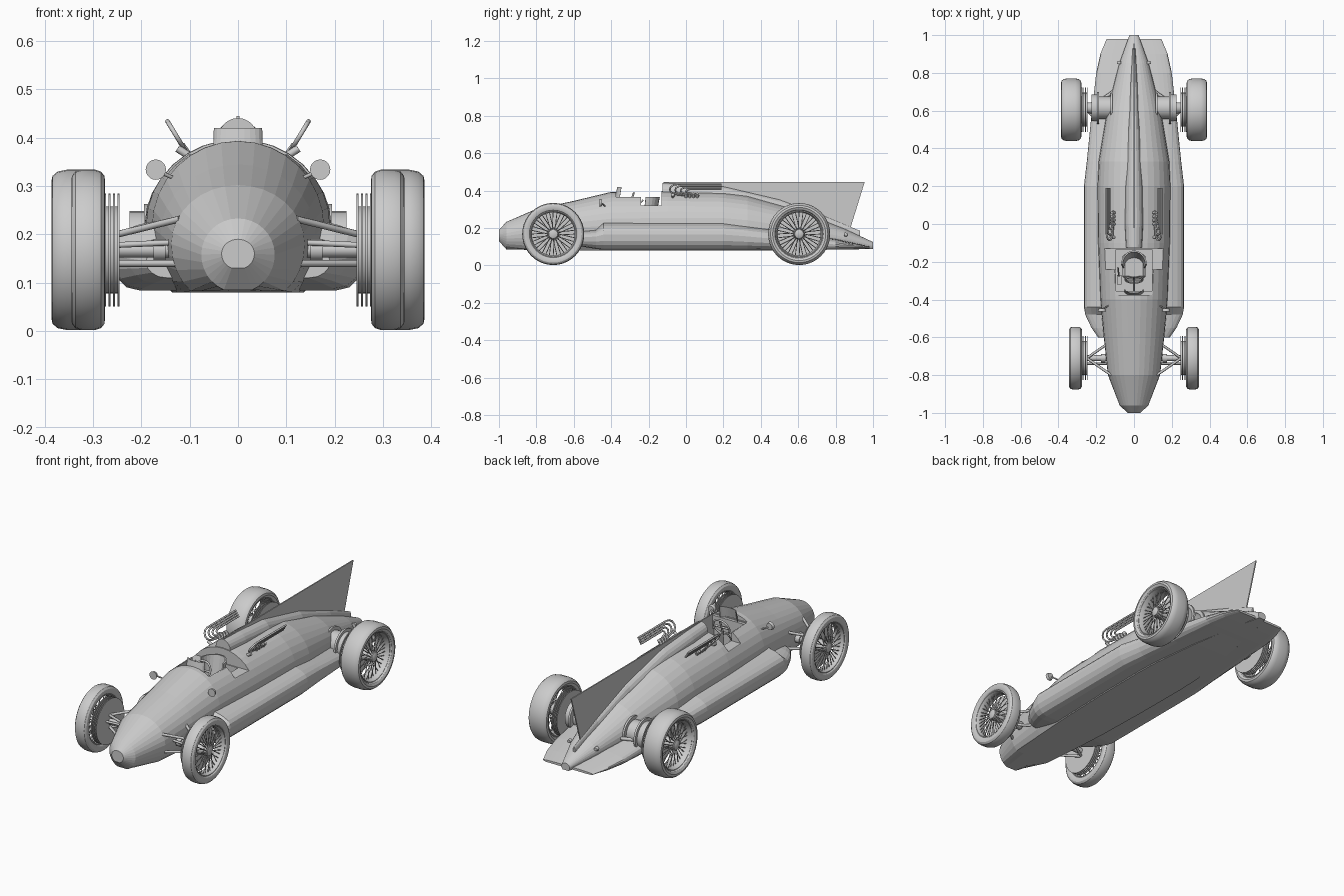
import bpy, bmesh
from math import sin, cos, pi, radians
from mathutils import Vector, Matrix

if "Cube" in bpy.data.objects:
    bpy.data.objects.remove(bpy.data.objects["Cube"])

def finish(name, bm, mirror=False, smooth=None):
    bmesh.ops.recalc_face_normals(bm, faces=bm.faces)
    me = bpy.data.meshes.new(name)
    bm.to_mesh(me)
    bm.free()
    ob = bpy.data.objects.new(name, me)
    bpy.context.collection.objects.link(ob)
    if smooth:
        bpy.ops.object.select_all(action='DESELECT')
        ob.select_set(True)
        bpy.context.view_layer.objects.active = ob
        bpy.ops.object.shade_smooth_by_angle(angle=radians(smooth))
    if mirror:
        ob.modifiers.new("mirror", 'MIRROR').use_mirror_merge = False
    return ob

def bridge(bm, rings, closed=False):
    n = len(rings[0])
    pairs = list(zip(rings, rings[1:])) + ([(rings[-1], rings[0])] if closed else [])
    for a, b in pairs:
        for i in range(n):
            j = (i + 1) % n
            bm.faces.new((a[i], a[j], b[j], b[i]))
    if not closed:
        bm.faces.new(rings[0])
        bm.faces.new(rings[-1])

def loft(name, secs, n=28, e=2.0, flat=1.45):
    """Sections are (y, half width, top z, widest z, bottom z)."""
    bm, rings = bmesh.new(), []
    pw = lambda v: (abs(v) ** (2 / e)) * (1 if v >= 0 else -1)
    for y, w, zt, zc, zb in secs:
        ring = []
        f = 1.08 if y < -0.9 else flat
        for i in range(n):
            t = 2 * pi * i / n
            s = pw(sin(t))
            z = zc + s * (zt - zc) if s >= 0 else max(zb, zc + s * (zc - zb) * f)
            ring.append(bm.verts.new((w * pw(cos(t)), y, z)))
        rings.append(ring)
    bridge(bm, rings)
    return finish(name, bm)

def lathe(name, prof, y, z, n=40, closed=False):
    """Profile of (x, radius) spun about the x direction, mirrored."""
    bm = bmesh.new()
    rings = [[bm.verts.new((x, y + r * cos(2 * pi * i / n), z + r * sin(2 * pi * i / n)))
              for i in range(n)] for x, r in prof]
    bridge(bm, rings, closed)
    return finish(name, bm, True, 30)

def tubes(name, paths, r, both=True, res=2, cyclic=False):
    cu = bpy.data.curves.new(name, 'CURVE')
    cu.dimensions = '3D'
    cu.bevel_depth, cu.bevel_resolution, cu.use_fill_caps = r, res, True
    for p in paths:
        for s in ((1, -1) if both else (1,)):
            sp = cu.splines.new('POLY')
            sp.points.add(len(p) - 1)
            for pt, c in zip(sp.points, p):
                pt.co = (s * c[0], c[1], c[2], 1)
            sp.use_cyclic_u = cyclic
    ob = bpy.data.objects.new(name, cu)
    bpy.context.collection.objects.link(ob)
    return ob

def box(name, lo, hi, mirror=False, bevel=0):
    lo, hi = Vector(lo), Vector(hi)
    bm = bmesh.new()
    bmesh.ops.create_cube(bm, size=1, matrix=Matrix.Translation((lo + hi) / 2) @ Matrix.Diagonal((*(hi - lo), 1)))
    ob = finish(name, bm, mirror)
    if bevel:
        ob.modifiers.new("bevel", 'BEVEL').width = bevel
    return ob

def wall(name, bottom, top, thick):
    bm = bmesh.new()
    a, b = [[bm.verts.new(p) for p in row] for row in (bottom, top)]
    for i in range(len(a) - 1):
        bm.faces.new((a[i], a[i + 1], b[i + 1], b[i]))
    ob = finish(name, bm)
    ob.modifiers.new("solid", 'SOLIDIFY').thickness = thick
    return ob

# Main body shell and low side pods running into the tail tray
body = loft("body", [(-1, .034, .19, .16, .13), (-.96, .076, .233, .158, .085), (-.8, .138, .302, .18, .083),
    (-.6, .16, .345, .20, .08), (-.4, .178, .393, .215, .08), (-.1, .19, .397, .22, .08),
    (.2, .193, .39, .22, .08), (.33, .187, .372, .21, .08), (.6, .142, .295, .18, .082),
    (.85, .078, .195, .14, .085), (1, .024, .125, .105, .088)], 32)
pods = loft("side_pods", [(-.6, .19, .185, .145, .11), (-.55, .225, .19, .15, .10), (-.48, .258, .195, .155, .088),
    (-.44, .265, .238, .165, .084), (.2, .265, .238, .165, .084), (.33, .25, .22, .155, .084),
    (.55, .228, .185, .135, .084), (.8, .2, .142, .112, .084), (.9, .178, .12, .105, .086),
    (.98, .145, .102, .096, .09)], 32, 2.6)

# Cockpit opening: two stepped side cuts and a well
for i, (lo, hi) in enumerate([((-.3, -.24, .32), (.3, -.13, .6)), ((-.3, -.375, .365), (.3, -.239, .6)),
                              ((-.095, -.37, .17), (.095, -.135, .5))]):
    cut = box("cockpit_cutter", lo, hi)
    cut.hide_render = True
    cut.display_type = 'WIRE'
    for ob in (body, pods) if i == 2 else (body,):
        m = ob.modifiers.new("cockpit", 'BOOLEAN')
        m.operation, m.object, m.solver = 'DIFFERENCE', cut, 'EXACT'

# Headrest spine and tail fin
loft("headrest_spine", [(-.125, .042, .441, .395, .33), (.0, .048, .437, .39, .33), (.2, .046, .422, .37, .32),
    (.5, .034, .352, .29, .25), (.75, .02, .26, .21, .18), (.93, .007, .185, .15, .13)], 20)
bm = bmesh.new()
rings = [[bm.verts.new((x, y, z)) for y, z in
          ((-.12, .445), (.955, .445), (.87, .17), (.5, .28), (.1, .38), (-.12, .42))] for x in (-.003, .003)]
bridge(bm, rings)
finish("tail_fin", bm)

# Wheels, finned drums and hubs
for end, y, x0, x1 in (("front", -.71, .275, .345), ("rear", .605, .279, .386)):
    z, R, w = .168, .166, x1 - x0
    c = (x0 + x1) / 2
    tyre = [(.30, .122), (.44, .13), (.5, .142), (.48, .153), (.38, .162), (.2, .166)]
    prof = [(c + w * a, r) for a, r in tyre] + [(c - w * a, r) for a, r in reversed(tyre)]
    lathe(end + "_tyre", prof, y, z, 40, True)
    lathe(end + "_rim", [(c + w * a, r) for a, r in
          ((.36, .128), (.38, .122), (.2, .115), (-.2, .115), (-.4, .122), (-.36, .13))], y, z, 40, True)
    lathe(end + "_hub", [(x0 - .02, .03), (c + .2 * w, .028), (c + .36 * w, .024), (c + .42 * w, .012)], y, z, 20)
    drum = []
    for k in range(4):
        x = .245 + k * .0095
        drum += [(x, .09), (x, .117), (x + .004, .117), (x + .004, .09)]
    lathe(end + "_brake_drum", drum, y, z, 40)
    spokes = []
    for k in range(36):
        a = 2 * pi * k / 36
        b = a + (.22 if k % 2 else -.22)
        spokes.append([(c + w * (.32 if k % 2 else .12), y + .024 * cos(b), z + .024 * sin(b)),
                       (c + w * .15, y + .12 * cos(a), z + .12 * sin(a))])
    tubes(end + "_spokes", spokes, .0022, res=0)

# Front axle, wishbones and dampers
fy = -.71
tubes("front_axle", [[(.09, fy, .168), (.26, fy, .168)]], .016)
lathe("front_axle_collar", [(.15, .022), (.175, .022)], fy, .168, 16)
tubes("front_wishbones", [[(.12, fy + d, zi), (.25, fy, zo)] for d in (-.09, .09)
      for zi, zo in ((.232, .2), (.14, .14))], .007)
tubes("steering_rod", [[(.1, fy - .03, .185), (.25, fy - .03, .178)]], .006)

# Rear inboard drums and drive shafts
lathe("rear_inboard_drum", [(.08, .055), (.115, .055), (.115, .078), (.125, .078), (.125, .06), (.185, .06),
      (.185, .085), (.195, .085), (.195, .07), (.225, .07), (.225, .03), (.26, .025)], .615, .178, 28)
tubes("rear_arms", [[(.12, .48, .17), (.25, .605, .15)], [(.11, .70, .17), (.25, .605, .15)]], .009)

# Nested exhaust pipes curling forward and back, on a slanted plane
def slant(u, y):
    return (.112 + .034 * u, y, .378 + .056 * u)
pipes = []
for k in range(4):
    top, low = 1 - .16 * k, .02 + .05 * k
    bend = [(.5 * (top + low) + .5 * (top - low) * cos(t * pi / 6),
             -.045 + .022 * k - (.042 - .007 * k) * sin(t * pi / 6)) for t in range(7)]
    pipes.append([slant(u, y) for u, y in [(top, .19)] + bend + [(-.1, .01 + .02 * k)]])
tubes("exhaust_pipes", pipes, .0048)
tubes("exhaust_ports", [[(.09, -.07, .355), (.125, -.07, .378)][::1]] +
      [[(.09, .02 * k, .345), (.118, .02 * k, .385)] for k in range(4)], .008)

# Mirrors and tail lamps
def disc(name, pos, r, depth):
    bm = bmesh.new()
    bmesh.ops.create_cone(bm, cap_ends=True, segments=20, radius1=r, radius2=r * .8, depth=depth,
                          matrix=Matrix.Translation(pos) @ Matrix.Rotation(-pi / 2, 4, 'X'))
    finish(name, bm, True, 30)
disc("mirror", (.17, -.455, .334), .021, .014)
tubes("mirror_stem", [[(.13, -.43, .315), (.168, -.45, .332)]], .004)
disc("tail_lamp", (.078, .855, .165), .011, .016)
tubes("lamp_stem", [[(.05, .85, .14), (.078, .85, .162)]], .004)

# Windscreen, seat, steering wheel and dash
arc = [pi * i / 12 for i in range(13)]
wall("windscreen", [(.052 * cos(a), -.355 - .025 * sin(a), .36) for a in arc],
     [(.05 * cos(a), -.345 - .022 * sin(a), .42) for a in arc], .003)
wall("seat_back", [(.06 * cos(a), -.235 + .06 * sin(a), .19) for a in arc],
     [(.068 * cos(a), -.215 + .075 * sin(a), .365) for a in arc], .008)
box("seat_cushion", (-.062, -.29, .17), (.062, -.16, .215), bevel=.015)
box("dash", (-.095, -.37, .29), (.095, -.355, .36))
hub = Vector((0, -.295, .345))
rim = [hub + Vector((.045 * cos(a), -.016 * sin(a) * -1, .042 * sin(a))) for a in [2 * pi * i / 24 for i in range(24)]]
tubes("steering_wheel", [rim], .005, False, cyclic=True)
tubes("steering_spokes", [[hub, rim[i]] for i in (0, 6, 12, 18)] + [[hub, hub + Vector((0, -.07, -.03))]], .005, False)
box("gear_box_lever_base", (-.09, -.32, .17), (-.065, -.27, .3))
tubes("gear_lever", [[(-.078, -.29, .28), (-.085, -.23, .35)]], .004, False)
